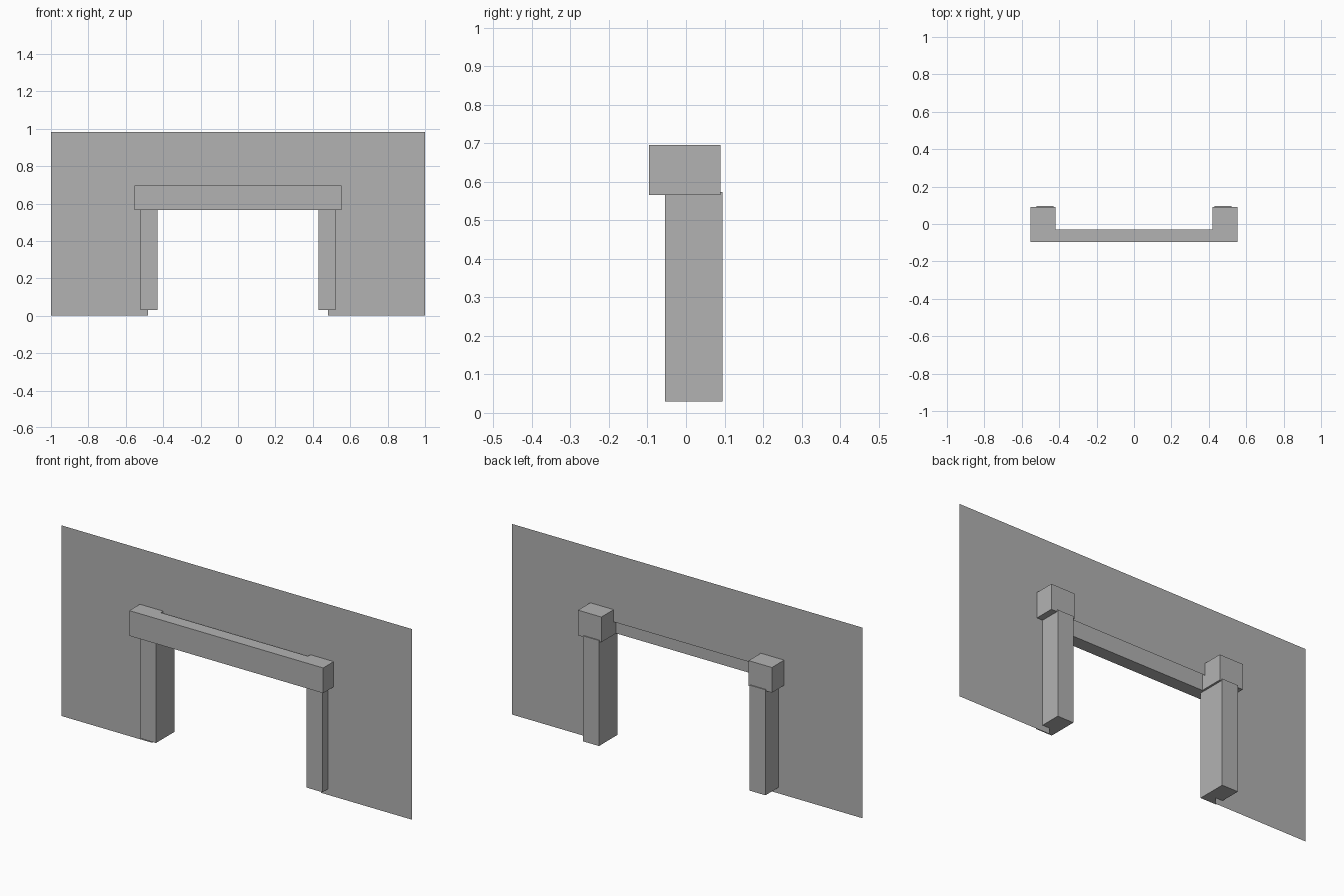
import bpy
import bmesh
from mathutils import Vector

default = bpy.data.objects.get("Cube")
if default:
    bpy.data.objects.remove(default, do_unlink=True)

grey = bpy.data.materials.new("plain grey")
grey.use_nodes = True
color = (0.448, 0.448, 0.448, 1)
grey.diffuse_color = color
grey.node_tree.nodes["Principled BSDF"].inputs["Base Color"].default_value = color


def mirrored(half):
    """Close a +x half outline with its mirror image."""
    return half + [(-x, v) for x, v in reversed(half)]


def shape(name, points, extrude=None):
    """Make a flat face from points and optionally extrude it into a solid."""
    bm = bmesh.new()
    face = bm.faces.new([bm.verts.new(p) for p in points])
    if extrude:
        grown = bmesh.ops.extrude_face_region(bm, geom=[face], use_keep_orig=True)
        moved = [g for g in grown["geom"] if isinstance(g, bmesh.types.BMVert)]
        bmesh.ops.translate(bm, verts=moved, vec=Vector(extrude))
        bmesh.ops.recalc_face_normals(bm, faces=bm.faces)
    mesh = bpy.data.meshes.new(name)
    bm.to_mesh(mesh)
    bm.free()
    mesh.materials.append(grey)
    obj = bpy.data.objects.new(name, mesh)
    bpy.context.collection.objects.link(obj)
    return obj


# Thin wall sheet with the doorway left open
wall = mirrored([(0.48, 0.633), (0.48, 0), (1, 0), (1, 0.983)])
shape("wall_panel", [(x, -0.01, z) for x, z in wall])

# Lintel with a deep cap returning over each post
lintel = mirrored([(0.42, -0.03), (0.42, 0.09), (0.553, 0.09), (0.553, -0.096)])
shape("lintel", [(x, y, 0.566) for x, y in lintel], (0, 0, 0.13))

# Door posts
for name, side in (("left_post", 1), ("right_post", -1)):
    base = [(0.43, -0.054), (0.52, -0.054), (0.52, 0.095), (0.43, 0.095)]
    shape(name, [(side * x, y, 0.03) for x, y in base], (0, 0, 0.544))
